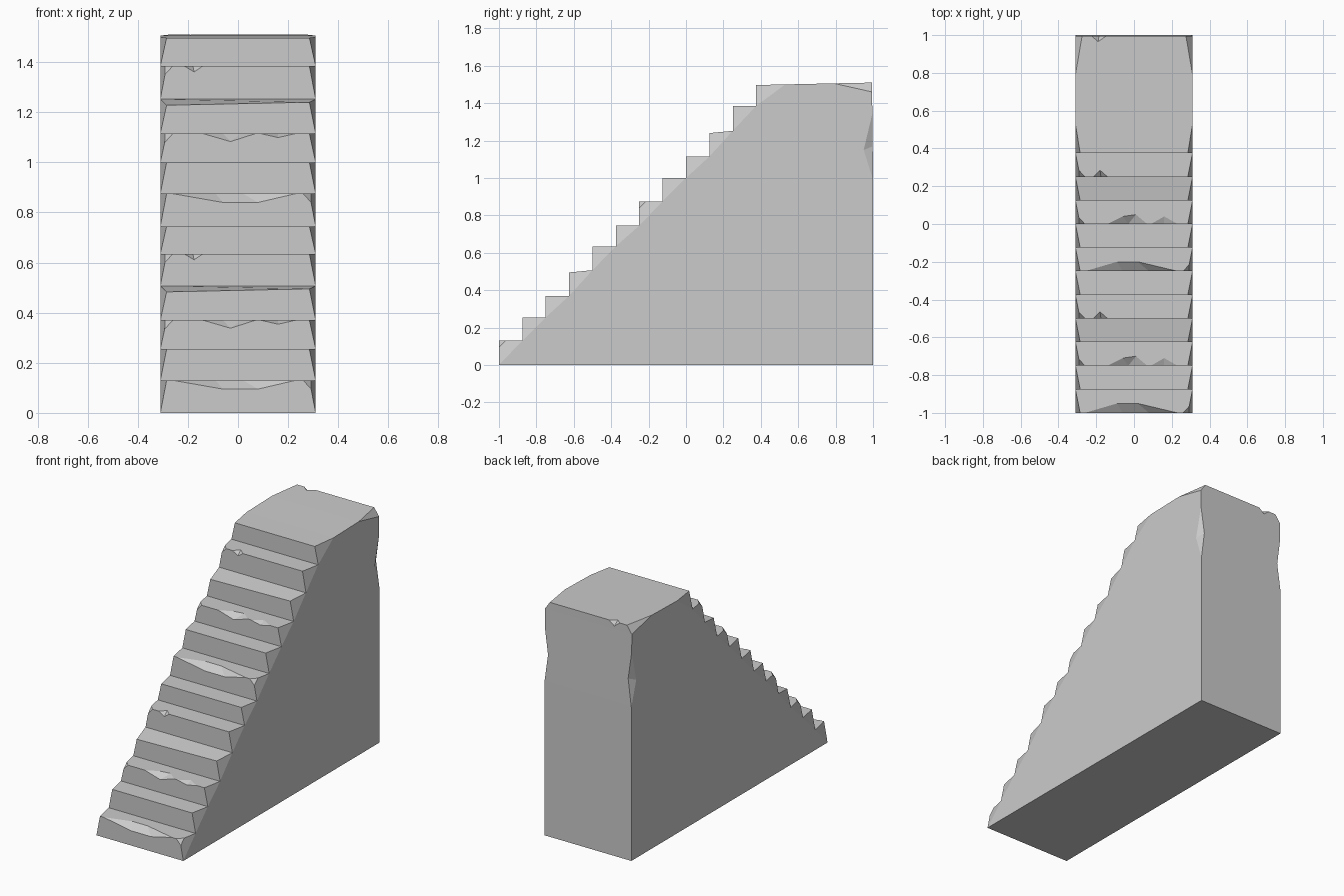
import bpy, bmesh
from mathutils import Vector

if "Cube" in bpy.data.objects:
    bpy.data.objects.remove(bpy.data.objects["Cube"])

W, NOSE = 0.31, 0.285            # half width, half width at step noses
RUN = 0.125
TREADS = [0.13, 0.255, 0.37, 0.495, 0.635, 0.745,
          0.875, 1.0, 1.115, 1.24, 1.385, 1.497]
Y = [-1 + RUN * i for i in range(12)]

# side profile as (y, z, half width): noses are pulled in, everything else is flush
profile = [(-1, 0, W)]
for i, z in enumerate(TREADS[:-1]):
    back = z + (0.012 if i in (3, 9) else 0)      # two worn treads slope
    profile += [(Y[i], z, NOSE), (Y[i + 1], back, W)]
profile += [(Y[11], TREADS[11], NOSE), (0.53, 1.5, W), (0.79, 1.506, W),
            (0.995, 1.51, 0.275), (0.995, 1.46, W), (1, 1.0, W), (1, 0, W)]

# staircase body
bm = bmesh.new()
right = [bm.verts.new((x, y, z)) for y, z, x in profile]
left = [bm.verts.new((-x, y, z)) for y, z, x in profile]
n = len(profile)
for i in range(n):
    j = (i + 1) % n
    bm.faces.new((right[i], right[j], left[j], left[i]))
for side in (right, left):
    bm.faces.new([v for v, p in zip(side, profile) if p[2] == W])
    for i, p in enumerate(profile):
        if p[2] < W:
            bm.faces.new((side[i - 1], side[i], side[i + 1]))
for i in (3, 9):
    left[1 + 2 * i].co.z -= 0.012
bmesh.ops.recalc_face_normals(bm, faces=bm.faces)
mesh = bpy.data.meshes.new("staircase")
bm.to_mesh(mesh)
bm.free()
stairs = bpy.data.objects.new("staircase", mesh)
bpy.context.collection.objects.link(stairs)

# wedge-shaped cutters for worn and chipped stone
cut = bmesh.new()


def wedge(points, out):
    pts = [Vector(p) for p in points]
    vs = [cut.verts.new(p) for p in pts + [p + Vector(out) for p in pts]]
    res = bmesh.ops.convex_hull(cut, input=vs)
    inside = {v for v in res["geom_interior"] + res["geom_unused"]
              if isinstance(v, bmesh.types.BMVert)}
    bmesh.ops.delete(cut, geom=list(inside), context='VERTS')


def nose_chip(i, front, top):
    y, z = Y[i], TREADS[i]
    wedge([(x, y, z - d) for x, d in front] + [(x, y + d, z) for x, d in top],
          (0, -0.03, 0.03))


def corner_chip(i, s, d=0.035):
    y, z = Y[i], TREADS[i]
    e = NOSE + 0.025 * d / RUN
    wedge([(s * (NOSE - 0.025), y, z), (s * e, y, z - d), (s * e, y + d, z)],
          (s * 0.03, -0.03, 0.03))


# wear pattern repeats every six steps
for k in (0, 6):
    nose_chip(k, [(-0.26, 0), (-0.06, 0.035), (0.08, 0.035), (0.23, 0)],
              [(-0.09, 0.05), (0.02, 0.05)])
    corner_chip(k, 1)
    nose_chip(k + 2, [(-0.14, 0), (-0.03, 0.032), (0.07, 0)],
              [(-0.06, 0.04), (0.01, 0.05)])
    nose_chip(k + 2, [(0.09, 0), (0.16, 0.016), (0.23, 0)], [(0.16, 0.04)])
    corner_chip(k + 2, -1)
    nose_chip(k + 4, [(-0.215, 0), (-0.175, 0.024), (-0.14, 0)], [(-0.18, 0.035)])
    corner_chip(k + 4, -1)

# broken back edges and the chip in the rear of the landing
for s in (-1, 1):
    wedge([(s * W, 1, 1.36), (s * W, 1, 0.99), (s * W, 0.95, 1.15),
           (s * 0.285, 1, 1.17)], (s * 0.03, 0.03, 0))
wedge([(-0.23, 1, 1.51), (-0.14, 1, 1.51), (-0.19, 0.965, 1.51),
       (-0.185, 1, 1.475)], (0, 0.03, 0.03))

bmesh.ops.recalc_face_normals(cut, faces=cut.faces)
cmesh = bpy.data.meshes.new("chip_cutter")
cut.to_mesh(cmesh)
cut.free()
cutter = bpy.data.objects.new("chip_cutter", cmesh)
bpy.context.collection.objects.link(cutter)

mod = stairs.modifiers.new("chips", 'BOOLEAN')
mod.operation, mod.solver, mod.object = 'DIFFERENCE', 'EXACT', cutter
bpy.context.view_layer.objects.active = stairs
bpy.ops.object.modifier_apply(modifier=mod.name)
bpy.data.objects.remove(cutter)
